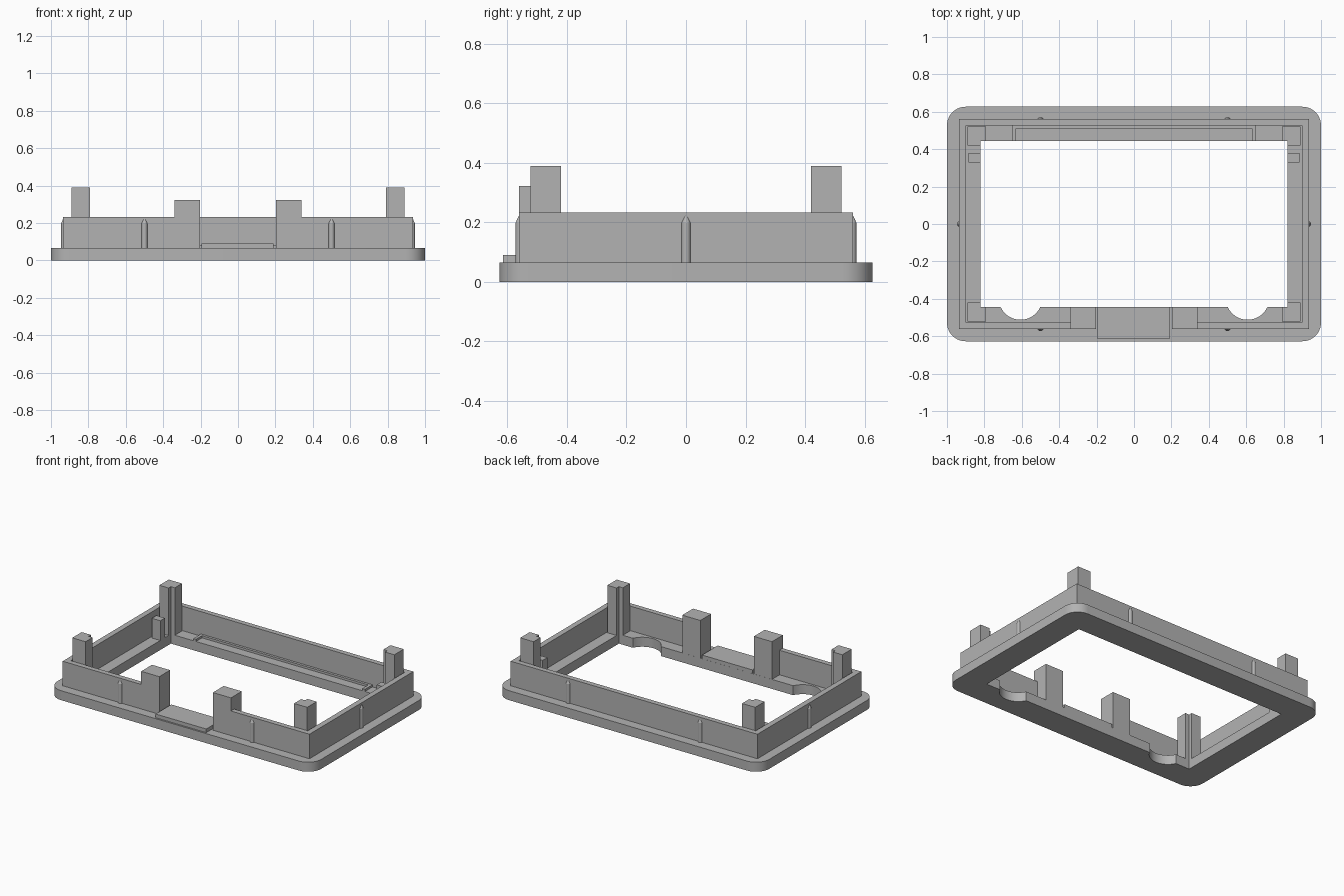
import bpy, bmesh, math

cube = bpy.data.objects.get("Cube")
if cube:
    bpy.data.objects.remove(cube, do_unlink=True)

grey = bpy.data.materials.new("plain grey")
grey.use_nodes = True
colour = (0.45, 0.45, 0.45, 1)
grey.diffuse_color = colour
grey.node_tree.nodes["Principled BSDF"].inputs["Base Color"].default_value = colour

PLATE_TOP, WALL_TOP = 0.065, 0.233
OPEN_X, OPEN_Y = 0.82, 0.445


def finish(name, bm, smooth=False):
    bmesh.ops.recalc_face_normals(bm, faces=bm.faces)
    mesh = bpy.data.meshes.new(name)
    bm.to_mesh(mesh)
    bm.free()
    mesh.materials.append(grey)
    obj = bpy.data.objects.new(name, mesh)
    bpy.context.collection.objects.link(obj)
    if smooth:
        bpy.ops.object.select_all(action="DESELECT")
        obj.select_set(True)
        bpy.context.view_layer.objects.active = obj
        bpy.ops.object.shade_smooth_by_angle(angle=math.radians(30))
    return obj


def prism(name, outline, z0, z1):
    bm = bmesh.new()
    face = bm.faces.new([bm.verts.new((x, y, z0)) for x, y in outline])
    top = bmesh.ops.extrude_face_region(bm, geom=[face])["geom"]
    verts = [g for g in top if isinstance(g, bmesh.types.BMVert)]
    bmesh.ops.translate(bm, verts=verts, vec=(0, 0, z1 - z0))
    return finish(name, bm)


def block(name, x0, x1, y0, y1, z0, z1):
    return prism(name, [(x0, y0), (x1, y0), (x1, y1), (x0, y1)], z0, z1)


def arc(cx, cy, r, start, end, steps):
    angles = [math.radians(start + (end - start) * i / steps) for i in range(steps + 1)]
    return [(cx + r * math.cos(a), cy + r * math.sin(a)) for a in angles]


# Base plate: rounded outline, rectangular opening with two finger notches
radius = 0.1
outer = []
for i, (sx, sy) in enumerate([(1, 1), (-1, 1), (-1, -1), (1, -1)]):
    outer += arc(sx * (1 - radius), sy * (0.627 - radius), radius, 90 * i, 90 * i + 90, 10)
inner = [(OPEN_X, OPEN_Y), (-OPEN_X, OPEN_Y), (-OPEN_X, -OPEN_Y)]
for x in (-0.607, 0.607):
    inner += arc(x, -0.395, 0.117, 205, 335, 16)
inner.append((OPEN_X, -OPEN_Y))

curve = bpy.data.curves.new("base_outline", "CURVE")
curve.dimensions = "2D"
curve.fill_mode = "BOTH"
curve.extrude = PLATE_TOP / 2
for points in (outer, inner):
    spline = curve.splines.new("POLY")
    spline.points.add(len(points) - 1)
    spline.use_cyclic_u = True
    for p, (x, y) in zip(spline.points, points):
        p.co = (x, y, 0, 1)
helper = bpy.data.objects.new("base_outline", curve)
bpy.context.collection.objects.link(helper)
bpy.context.view_layer.update()
graph = bpy.context.evaluated_depsgraph_get()
flat = bpy.data.meshes.new_from_object(helper.evaluated_get(graph))
bm = bmesh.new()
bm.from_mesh(flat)
bpy.data.objects.remove(helper, do_unlink=True)
bpy.data.meshes.remove(flat)
bmesh.ops.remove_doubles(bm, verts=bm.verts, dist=0.0001)
bmesh.ops.translate(bm, verts=bm.verts, vec=(0, 0, PLATE_TOP / 2))
finish("base_plate", bm, smooth=True)

# Upright wall, open in the middle of the front
wx, wy, ix, iy, gap = 0.935, 0.562, 0.897, 0.527, 0.203
right_half = [(gap, -wy), (wx, -wy), (wx, wy)]
inside = [(ix, iy), (ix, -iy), (gap, -iy)]
mirror = lambda pts: [(-x, y) for x, y in reversed(pts)]
prism("wall", right_half + mirror(right_half) + mirror(inside) + inside,
      PLATE_TOP, WALL_TOP)

for side, sx in (("left", 1), ("right", -1)):
    # Corner posts, notched where they meet the opening
    for end, sy in (("front", -1), ("back", 1)):
        post = [(0.89, 0.522), (0.79, 0.522), (0.79, OPEN_Y), (OPEN_X, OPEN_Y),
                (OPEN_X, 0.42), (0.89, 0.42)]
        prism(f"{end}_{side}_post", [(sx * x, sy * y) for x, y in post], PLATE_TOP, 0.39)
    # Front tabs and short pegs near the back corners
    a, b = sorted((sx * gap, sx * 0.34))
    block(f"front_{side}_tab", a, b, -wy, -OPEN_Y, PLATE_TOP, 0.323)
    a, b = sorted((sx * OPEN_X, sx * 0.884))
    block(f"{side}_peg", a, b, 0.33, 0.38, PLATE_TOP, 0.2)

# Raised sill in the front gap
block("front_sill", -0.194, 0.19, -0.615, -OPEN_Y, PLATE_TOP, 0.09)

# Low three-sided rim on the back ledge
rim = [(-0.65, OPEN_Y), (-0.65, iy), (0.65, iy), (0.65, OPEN_Y),
       (0.63, OPEN_Y), (0.63, 0.51), (-0.63, 0.51), (-0.63, OPEN_Y)]
prism("back_rim", rim, PLATE_TOP, 0.08)


# Snap ribs: slim rods with tapered tops, half sunk in the wall
def rib(name, x, y):
    bm = bmesh.new()
    for z0, z1, r_top in ((PLATE_TOP, 0.198, 0.016), (0.198, 0.222, 0.005)):
        part = bmesh.ops.create_cone(bm, cap_ends=True, segments=16, radius1=0.016,
                                     radius2=r_top, depth=z1 - z0)
        bmesh.ops.translate(bm, verts=part["verts"], vec=(x, y, (z0 + z1) / 2))
    finish(name, bm, smooth=True)


for side, sx in (("left", 1), ("right", -1)):
    rib(f"{side}_rib", sx * (wx - 0.005), 0)
    for end, sy in (("front", -1), ("back", 1)):
        rib(f"{end}_{side}_rib", sx * 0.5, sy * (wy - 0.005))
